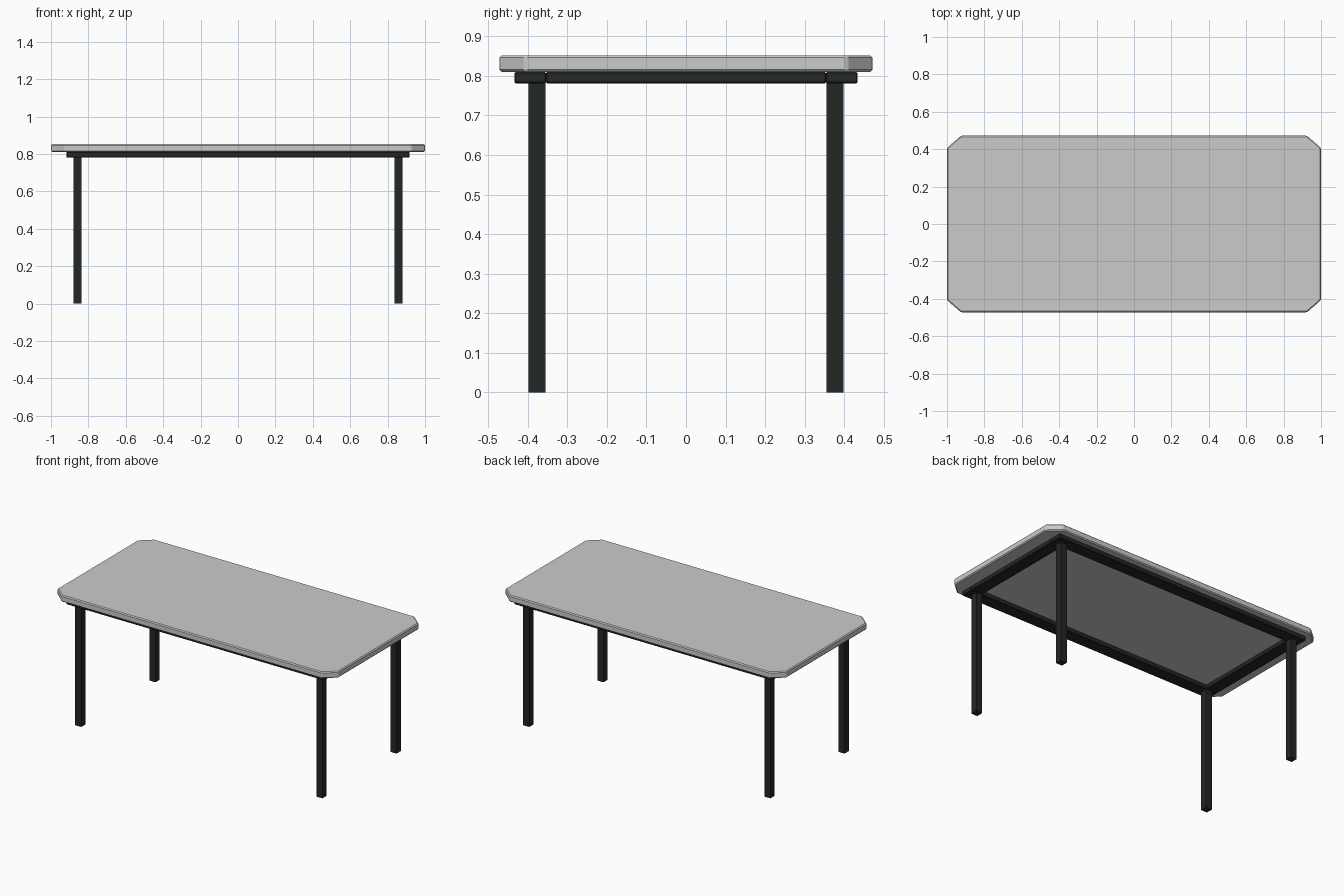
import bpy, bmesh

if "Cube" in bpy.data.objects:
    bpy.data.objects.remove(bpy.data.objects["Cube"])

dark = bpy.data.materials.new("dark_metal")
dark.diffuse_color = (0.016, 0.02, 0.018, 1)
dark.use_nodes = True
dark.node_tree.nodes["Principled BSDF"].inputs["Base Color"].default_value = dark.diffuse_color


def prism(name, outline, z0, z1, bevel=0.0, mat=None):
    """Extrude a flat outline from z0 to z1, with an optional small edge bevel."""
    bm = bmesh.new()
    face = bm.faces.new([bm.verts.new((x, y, z0)) for x, y in outline])
    ext = bmesh.ops.extrude_face_region(bm, geom=[face])["geom"]
    for v in ext:
        if isinstance(v, bmesh.types.BMVert):
            v.co.z = z1
    bmesh.ops.recalc_face_normals(bm, faces=bm.faces)
    mesh = bpy.data.meshes.new(name)
    bm.to_mesh(mesh)
    bm.free()
    obj = bpy.data.objects.new(name, mesh)
    bpy.context.collection.objects.link(obj)
    if mat:
        mesh.materials.append(mat)
    if bevel:
        mod = obj.modifiers.new("edge_bevel", "BEVEL")
        mod.width = bevel
        mod.segments = 1
    return obj


def rect(x0, x1, y0, y1):
    return [(x0, y0), (x1, y0), (x1, y1), (x0, y1)]


# Tabletop with clipped corners
X, Y, CX, CY = 1.0, 0.472, 0.075, 0.065
top = [(-X + CX, -Y), (X - CX, -Y), (X, -Y + CY), (X, Y - CY),
       (X - CX, Y), (-X + CX, Y), (-X, Y - CY), (-X, -Y + CY)]
prism("tabletop", top, 0.81, 0.852, 0.006)

# Under-frame rails: long rails front and back, short rails between them
FX, FY, W = 0.918, 0.434, 0.08
for side, s in (("front", -1), ("back", 1)):
    ys = sorted((s * FY, s * (FY - W)))
    prism(side + "_rail", rect(-FX, FX, *ys), 0.781, 0.81, 0.003, dark)
for side, s in (("left", -1), ("right", 1)):
    xs = sorted((s * FX, s * (FX - W)))
    prism(side + "_rail", rect(*xs, -FY + W, FY - W), 0.781, 0.81, 0.003, dark)

# Four square legs
LX, LY, H = 0.858, 0.377, 0.0215
for xn, sx in (("left", -1), ("right", 1)):
    for yn, sy in (("front", -1), ("back", 1)):
        cx, cy = sx * LX, sy * LY
        prism(f"{yn}_{xn}_leg", rect(cx - H, cx + H, cy - H, cy + H),
              0.0, 0.785, 0.0, dark)
